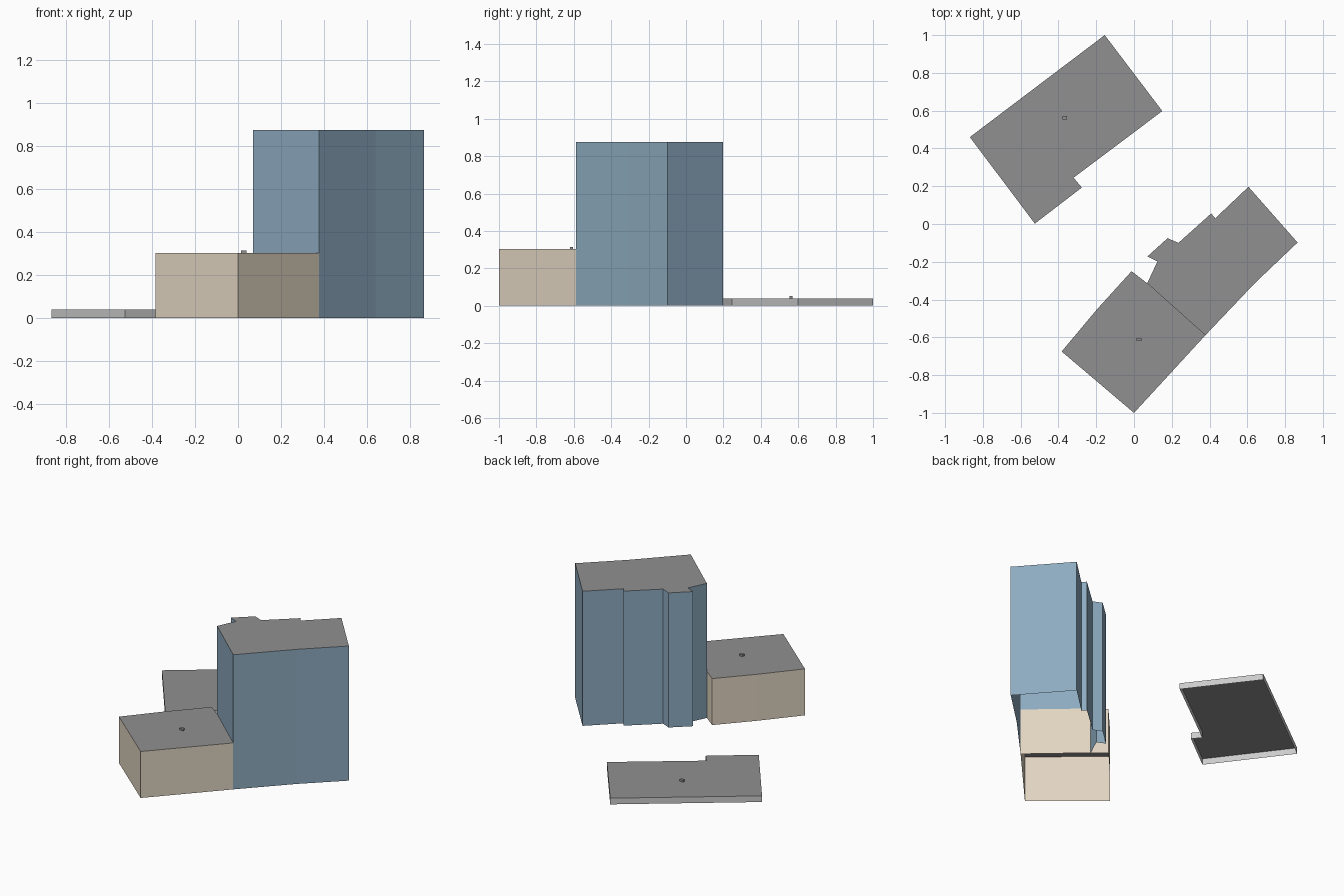
import bpy, bmesh

if "Cube" in bpy.data.objects:
    bpy.data.objects.remove(bpy.data.objects["Cube"])


def material(name, rgb):
    m = bpy.data.materials.new(name)
    m.diffuse_color = (*rgb, 1)
    m.use_nodes = True
    m.node_tree.nodes["Principled BSDF"].inputs["Base Color"].default_value = m.diffuse_color
    return m


roof_mat = material("roof_grey", (0.28, 0.28, 0.28))
blue = material("blue_wall", (0.27, 0.41, 0.53))
cream = material("cream_wall", (0.76, 0.67, 0.54))
pale = material("pale_wall", (0.56, 0.56, 0.56))


def building(name, outline, height, wall_mat, raised=None, base=0.0):
    """Open-bottomed shell from a counter-clockwise outline.
    The wall with index `raised` starts at `base` instead of the ground."""
    bm = bmesh.new()
    top = [bm.verts.new((x, y, height)) for x, y in outline]
    bottom = [bm.verts.new((x, y, 0)) for x, y in outline]
    n = len(outline)
    bm.faces.new(top).material_index = 1
    for i in range(n):
        j = (i + 1) % n
        if i == raised:
            a, b = [bm.verts.new((*outline[k], base)) for k in (i, j)]
        else:
            a, b = bottom[i], bottom[j]
        bm.faces.new((a, b, top[j], top[i]))
    mesh = bpy.data.meshes.new(name)
    bm.to_mesh(mesh)
    bm.free()
    mesh.materials.append(wall_mat)
    mesh.materials.append(roof_mat)
    bpy.context.collection.objects.link(bpy.data.objects.new(name, mesh))


def roof_box(name, x, y, z, height):
    bpy.ops.mesh.primitive_cube_add(size=1, location=(x, y, z + height / 2))
    ob = bpy.context.object
    ob.name = name
    ob.scale = (0.025, 0.017, height)
    ob.data.materials.append(roof_mat)


# Tall block, its first wall rising from the low block's roof
building("tall_block", [
    (0.07, -0.314), (0.378, -0.589), (0.639, -0.314), (0.866, -0.098),
    (0.606, 0.197), (0.43, 0.03), (0.409, 0.056), (0.235, -0.1),
    (0.178, -0.075), (0.071, -0.172), (0.124, -0.198),
], 0.875, blue, raised=0, base=0.302)

# Low block
building("low_block", [
    (-0.383, -0.675), (0.0, -1.0), (0.378, -0.589),
    (0.07, -0.314), (-0.013, -0.25), (-0.198, -0.454),
], 0.302, cream)

# Detached flat slab
building("flat_block", [
    (-0.869, 0.46), (-0.525, 0.002), (-0.276, 0.193),
    (-0.32, 0.245), (0.15, 0.598), (-0.155, 1.0),
], 0.04, pale)

# Small roof units
roof_box("low_roof_unit", 0.027, -0.612, 0.302, 0.012)
roof_box("flat_roof_unit", -0.366, 0.562, 0.04, 0.012)
